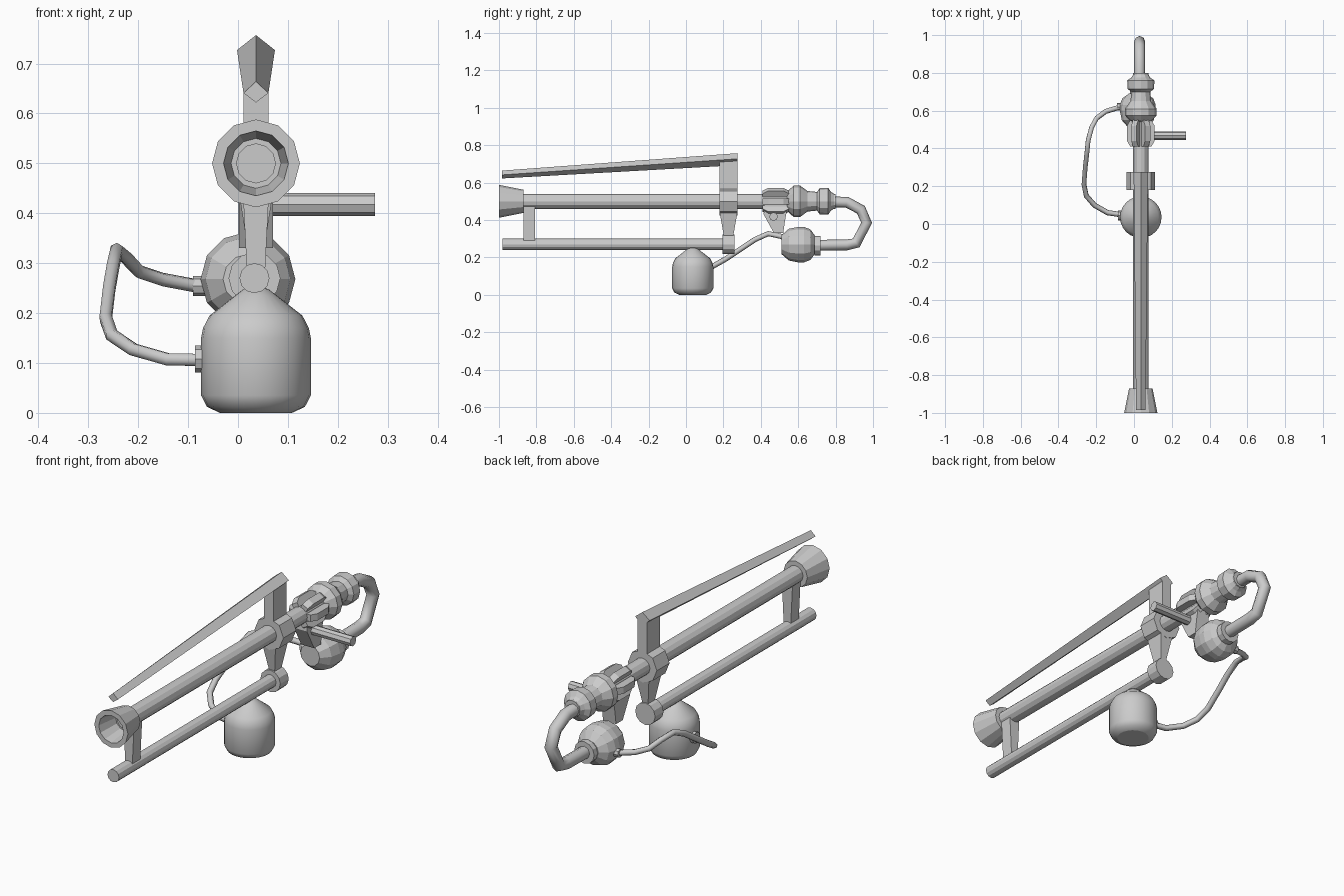
import bpy, bmesh, math
from mathutils import Vector

if "Cube" in bpy.data.objects:
    bpy.data.objects.remove(bpy.data.objects["Cube"])

CX = 0.036  # x of the launcher's centre line


def finish(name, bm):
    bmesh.ops.recalc_face_normals(bm, faces=bm.faces)
    me = bpy.data.meshes.new(name)
    bm.to_mesh(me)
    bm.free()
    ob = bpy.data.objects.new(name, me)
    bpy.context.collection.objects.link(ob)
    return ob


def loft(name, rings):
    """Join equal-sized loops of points and cap both ends."""
    bm = bmesh.new()
    loops = [[bm.verts.new(p) for p in ring] for ring in rings]
    n = len(loops[0])
    for a, b in zip(loops, loops[1:]):
        for i in range(n):
            j = (i + 1) % n
            bm.faces.new((a[i], a[j], b[j], b[i]))
    bm.faces.new(loops[0])
    bm.faces.new(loops[-1])
    return finish(name, bm)


def turned(name, axis, centre, profile, n=12):
    """Turn (position, radius) pairs round the x, y or z axis."""
    rings = []
    for p, r in profile:
        ring = []
        for i in range(n):
            a = 2 * math.pi * i / n
            u, v = r * math.cos(a), r * math.sin(a)
            off = {'x': (p, u, v), 'y': (u, p, v), 'z': (u, v, p)}[axis]
            ring.append(Vector(centre) + Vector(off))
        rings.append(ring)
    return loft(name, rings)


def tapered(name, sections):
    """Vertical post from (z, half_x, y0, y1) sections."""
    return loft(name, [[(CX - w, y0, z), (CX + w, y0, z), (CX + w, y1, z), (CX - w, y1, z)]
                       for z, w, y0, y1 in sections])


def hose(name, pts, r, res):
    cu = bpy.data.curves.new(name, 'CURVE')
    cu.dimensions = '3D'
    cu.bevel_depth, cu.bevel_resolution, cu.use_fill_caps = r, res, True
    sp = cu.splines.new('POLY')
    sp.points.add(len(pts) - 1)
    for q, p in zip(sp.points, pts):
        q.co = (*p, 1)
    ob = bpy.data.objects.new(name, cu)
    bpy.context.collection.objects.link(ob)
    bpy.ops.object.select_all(action='DESELECT')
    ob.select_set(True)
    bpy.context.view_layer.objects.active = ob
    bpy.ops.object.convert(target='MESH')
    return ob


axis = (CX, 0, 0.5)
low = (0.033, 0, 0.27)

# Barrel with flared hollow muzzle
turned("barrel", 'y', axis, [(-0.9, 0.04), (0.8, 0.04)])
turned("muzzle", 'y', axis, [(-0.87, 0.035), (-0.87, 0.062), (-1, 0.088), (-1, 0.065), (-0.895, 0.05), (-0.895, 0.03)])

# Lower tube, end cap and front strut
turned("lower_tube", 'y', low, [(-0.98, 0.03), (0.2, 0.03)])
turned("lower_tube_cap", 'y', low, [(0.195, 0.052), (0.258, 0.052)])
tapered("front_strut", [(0.28, 0.018, -0.868, -0.808), (0.48, 0.028, -0.868, -0.808)])

# Clamp round the barrel with posts above and below
turned("clamp", 'y', axis, [(0.18, 0.076), (0.275, 0.076)], 8).data.update()
tapered("lower_post", [(0.3, 0.012, 0.205, 0.25), (0.44, 0.034, 0.18, 0.275)])
tapered("upper_post", [(0.55, 0.025, 0.18, 0.275), (0.725, 0.025, 0.18, 0.275)])

# Sloping diamond-section sight bar
loft("top_bar", [[(CX, y, t), (CX + w, y, m), (CX, y, b), (CX - w, y, m)]
                 for y, w, t, m, b in ((-0.985, 0.025, 0.664, 0.641, 0.622),
                                       (0.275, 0.038, 0.757, 0.727, 0.693))])

# Six fins round the barrel behind the clamp
fin = [(0.41, 0.03), (0.41, 0.056), (0.44, 0.073), (0.52, 0.073), (0.55, 0.056), (0.55, 0.03)]
for k in range(6):
    a = math.pi * k / 3
    c, s = math.cos(a), math.sin(a)
    loft(f"cooling_fin_{k + 1}", [[(CX + r * c - t * s, y, 0.5 + r * s + t * c) for y, r in fin]
                                  for t in (-0.016, 0.016)])

# Grip bracket and side handle
bracket = [(0.42, 0.48), (0.415, 0.43), (0.47, 0.33), (0.52, 0.33), (0.53, 0.4), (0.545, 0.48)]
loft("grip_bracket", [[(x, y, z) for y, z in bracket] for x in (0.002, 0.07)])
turned("side_handle", 'x', (0, 0.468, 0.418), [(0.05, 0.023), (0.275, 0.023)], 8)

# Turned swellings at the back of the barrel
turned("rear_bulb", 'y', axis, [(0.54, 0.045), (0.55, 0.06), (0.575, 0.084), (0.61, 0.084), (0.65, 0.055), (0.7, 0.05),
                                (0.715, 0.07), (0.76, 0.072), (0.775, 0.05), (0.8, 0.035)])

# Return pipe, regulator ball and its collar
rx = 0.03
hose("return_pipe", [(rx, y, z) for y, z in ((0.76, 0.497), (0.86, 0.495), (0.935, 0.455), (0.966, 0.385),
                                             (0.91, 0.277), (0.86, 0.267), (0.67, 0.264))], 0.029, 2)
turned("pipe_collar", 'y', (rx, 0, 0.263), [(0.688, 0.052), (0.718, 0.052)])
turned("regulator_ball", 'y', (0.02, 0, 0.268), [(0.51, 0.05), (0.55, 0.085), (0.6, 0.095), (0.63, 0.095),
                                                 (0.665, 0.082), (0.692, 0.045)])

# Gas bottle, smooth shaded
tank = turned("gas_bottle", 'z', (CX, 0.036, 0),
              [(0, 0.072), (0.012, 0.098), (0.035, 0.11), (0.15, 0.11), (0.17, 0.106), (0.195, 0.093),
               (0.235, 0.042), (0.248, 0.025), (0.253, 0.008)], 24)
for p in tank.data.polygons:
    p.use_smooth = len(p.vertices) == 4

# Thin hose from the bottle to the regulator, with end fittings
hose("gas_hose", [(-0.06, 0.048, 0.106), (-0.14, 0.06, 0.107), (-0.21, 0.1, 0.127), (-0.253, 0.15, 0.156),
                  (-0.265, 0.21, 0.19), (-0.258, 0.3, 0.25), (-0.25, 0.37, 0.296), (-0.243, 0.44, 0.327),
                  (-0.225, 0.51, 0.312), (-0.198, 0.56, 0.283), (-0.15, 0.596, 0.267), (-0.07, 0.62, 0.252)], 0.014, 1)
turned("bottle_fitting", 'x', (0, 0.045, 0.108), [(-0.086, 0.027), (-0.06, 0.027)], 8)
turned("regulator_fitting", 'x', (0, 0.62, 0.254), [(-0.09, 0.02), (-0.05, 0.02)], 8)
